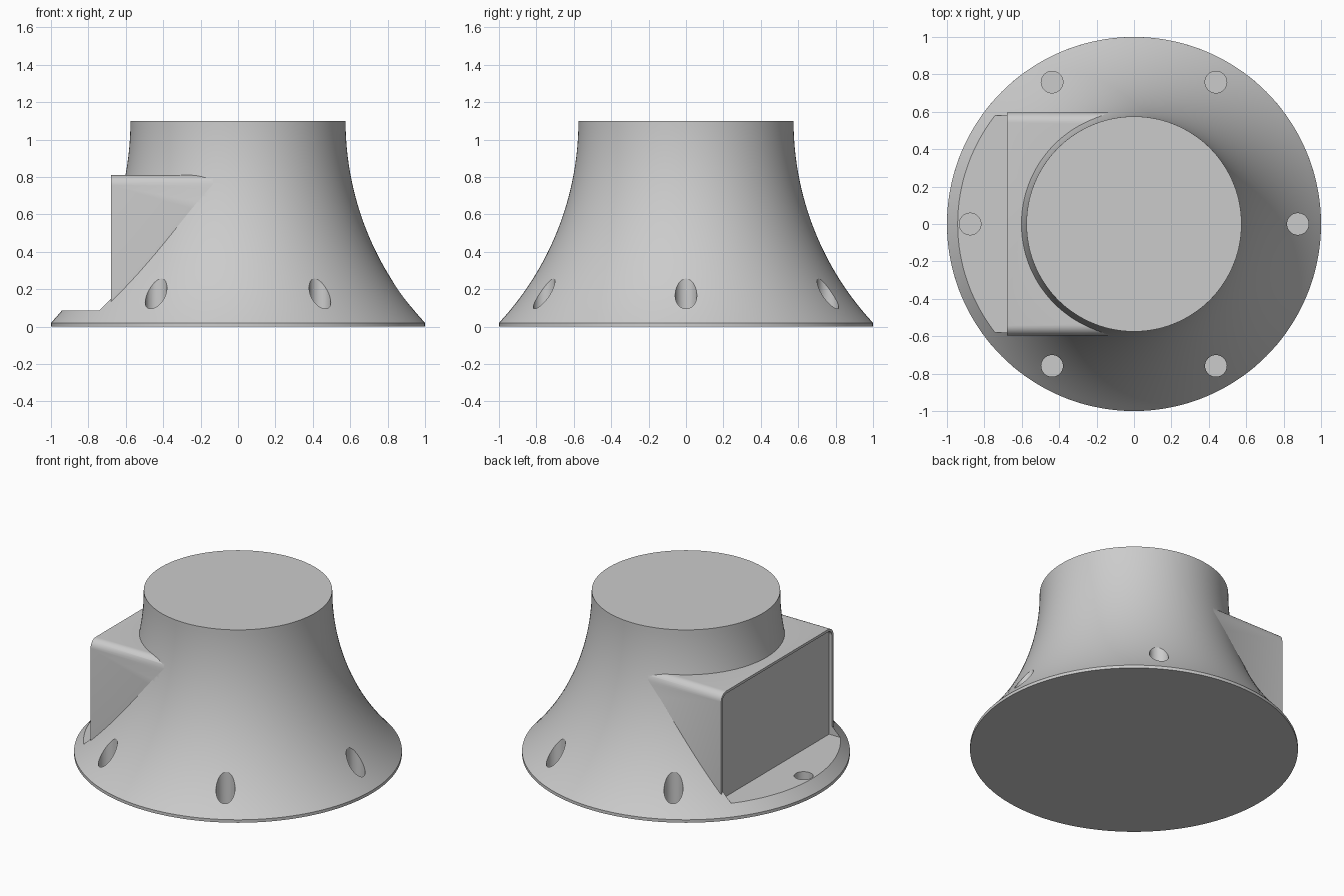
import bpy, bmesh
from math import sqrt, sin, cos, pi, radians

if "Cube" in bpy.data.objects:
    bpy.data.objects.remove(bpy.data.objects["Cube"])

SEG = 144


def mesh_object(name, bm):
    bmesh.ops.recalc_face_normals(bm, faces=bm.faces)
    me = bpy.data.meshes.new(name)
    bm.to_mesh(me)
    bm.free()
    ob = bpy.data.objects.new(name, me)
    bpy.context.collection.objects.link(ob)
    return ob


def lathe(name, profile):
    bm = bmesh.new()
    rings = [[bm.verts.new((r * cos(2 * pi * i / SEG), r * sin(2 * pi * i / SEG), z))
              for i in range(SEG)] for r, z in profile]
    for a, b in zip(rings, rings[1:]):
        for i in range(SEG):
            j = (i + 1) % SEG
            bm.faces.new((a[i], a[j], b[j], b[i]))
    bm.faces.new(rings[0][::-1])
    bm.faces.new(rings[-1])
    return mesh_object(name, bm)


def rounded_block(name, x0, x1, half_y, z0, z1, rad):
    # Rectangle in y-z with rounded upper corners, extruded along x
    right = [(half_y - rad + rad * cos(t * pi / 16), z1 - rad + rad * sin(t * pi / 16))
             for t in range(9)]
    pts = [(half_y, z0)] + right + [(-y, z) for y, z in reversed(right)] + [(-half_y, z0)]
    bm = bmesh.new()
    face = bm.faces.new([bm.verts.new((x0, y, z)) for y, z in pts])
    ext = bmesh.ops.extrude_face_region(bm, geom=[face])
    moved = [v for v in ext["geom"] if isinstance(v, bmesh.types.BMVert)]
    bmesh.ops.translate(bm, verts=moved, vec=(x1 - x0, 0, 0))
    if face.is_valid and len(bm.faces) == len(pts) + 1:
        bm.faces.new([v for v in face.verts][::-1])
    return mesh_object(name, bm)


def boolean(target, tool, operation):
    tool.hide_render = True
    mod = target.modifiers.new(operation, 'BOOLEAN')
    mod.operation = operation
    mod.solver = 'EXACT'
    mod.object = tool
    bpy.context.view_layer.objects.active = target
    bpy.ops.object.modifier_apply(modifier=mod.name)
    bpy.data.objects.remove(tool)


# Flared body: concave arc from the wide base up to the neck
R = 1.585
profile = [(1.0, 0.0)]
for i in range(33):
    z = 0.02 + 1.08 * i / 32
    profile.append((0.575 + R - sqrt(R * R - (1.1 - z) ** 2), z))
body = lathe("flared_base", profile)

# Side housing merged into the body
boolean(body, rounded_block("side_housing", -0.68, -0.1, 0.597, 0.05, 0.81, 0.055), 'UNION')

# Shallow recess in the housing face, which also levels the flange pad
boolean(body, rounded_block("recess_cutter", -1.2, -0.66, 0.58, 0.085, 0.793, 0.038), 'DIFFERENCE')

# Six blind bolt holes
for k in range(6):
    a = k * pi / 3
    bpy.ops.mesh.primitive_cylinder_add(vertices=40, radius=0.058, depth=0.5,
                                        location=(0.876 * cos(a), 0.876 * sin(a), 0.27))
    hole = bpy.context.object
    hole.name = "bolt_hole_cutter"
    boolean(body, hole, 'DIFFERENCE')

# Smooth shading with crisp edges
bpy.ops.object.select_all(action='DESELECT')
body.select_set(True)
bpy.context.view_layer.objects.active = body
bpy.ops.object.shade_smooth_by_angle(angle=radians(25))
